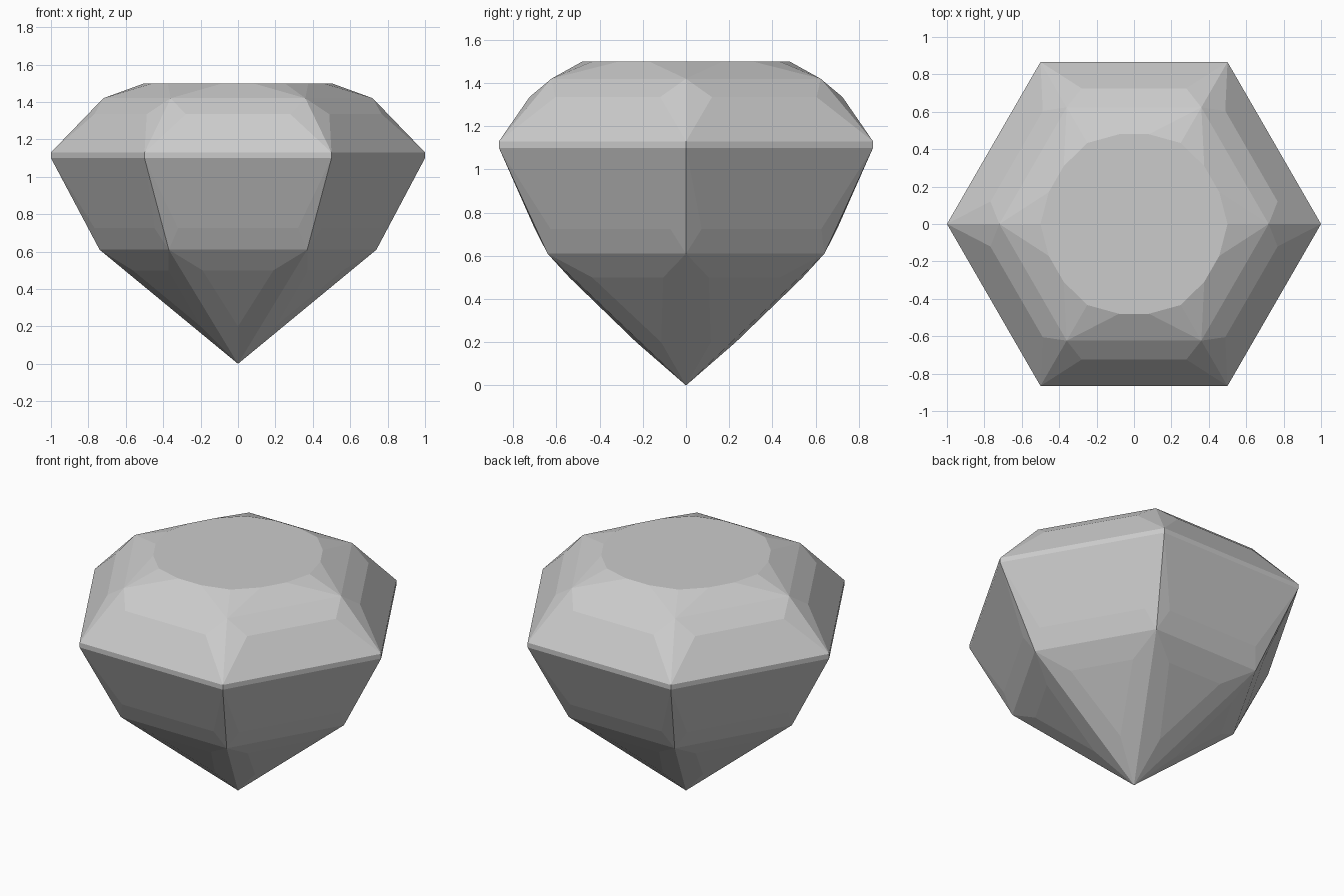
import bpy
import bmesh
from math import radians
from mathutils import Matrix, Vector

default_cube = bpy.data.objects.get("Cube")
if default_cube:
    bpy.data.objects.remove(default_cube, do_unlink=True)

# Single pale grey stone colour
stone = bpy.data.materials.new("pale_grey_stone")
stone.use_nodes = True
grey = (0.6, 0.6, 0.6, 1.0)
stone.diffuse_color = grey
stone.node_tree.nodes["Principled BSDF"].inputs["Base Color"].default_value = grey


def on_corner(radius, z):
    """Point on the line through a hexagon corner."""
    return Vector((radius * 0.5, -radius * 0.75 ** 0.5, z))


def mirrored(p):
    return Vector((-p.x, p.y, p.z))


# Key points of one side of the gem, on its right half
table_corner = on_corner(0.5, 1.5)
table_side = Vector((0.08, -0.48, 1.5))
crown_corner = on_corner(0.72, 1.42)
crown_side = Vector((0.28, -0.725, 1.335))
girdle_top = on_corner(1, 1.13)
girdle_bottom = on_corner(1, 1.1)
belly_side = Vector((0.32, -0.70, 0.725))
belly_corner = on_corner(0.74, 0.61)
point_side = Vector((0.19, -0.54, 0.5))
point_middle = Vector((0, -0.23, 0.2))
tip = Vector((0, 0, 0))

# Facets that span the side, between two rows of points
rows = [
    (table_side, crown_corner),
    (crown_corner, crown_side),
    (crown_side, girdle_top),
    (girdle_top, girdle_bottom),
    (girdle_bottom, belly_side),
    (belly_side, belly_corner),
    (belly_corner, point_side),
]
facets = [[mirrored(a), mirrored(b), b, a] for a, b in rows]
facets.append([mirrored(point_side), point_middle, point_side])

# Facets beside each corner, mirrored across the side
for facet in (
    [table_corner, table_side, crown_corner],
    [crown_corner, crown_side, girdle_top],
    [girdle_bottom, belly_side, belly_corner],
    [belly_corner, point_side, point_middle, tip],
):
    facets.append(facet)
    facets.append([mirrored(p) for p in reversed(facet)])

# Repeat the side six times and weld the seams
bm = bmesh.new()
table = []
for side in range(6):
    turn = Matrix.Rotation(radians(60 * side), 3, "Z")
    for facet in facets:
        bm.faces.new([bm.verts.new(turn @ p) for p in facet])
    table += [turn @ p for p in (mirrored(table_side), table_side, table_corner)]

# Flat table on top
bm.faces.new([bm.verts.new(p) for p in table])
bmesh.ops.remove_doubles(bm, verts=bm.verts, dist=0.001)
bmesh.ops.recalc_face_normals(bm, faces=bm.faces)

mesh = bpy.data.meshes.new("gemstone")
bm.to_mesh(mesh)
bm.free()
mesh.materials.append(stone)
gemstone = bpy.data.objects.new("gemstone", mesh)
bpy.context.collection.objects.link(gemstone)
